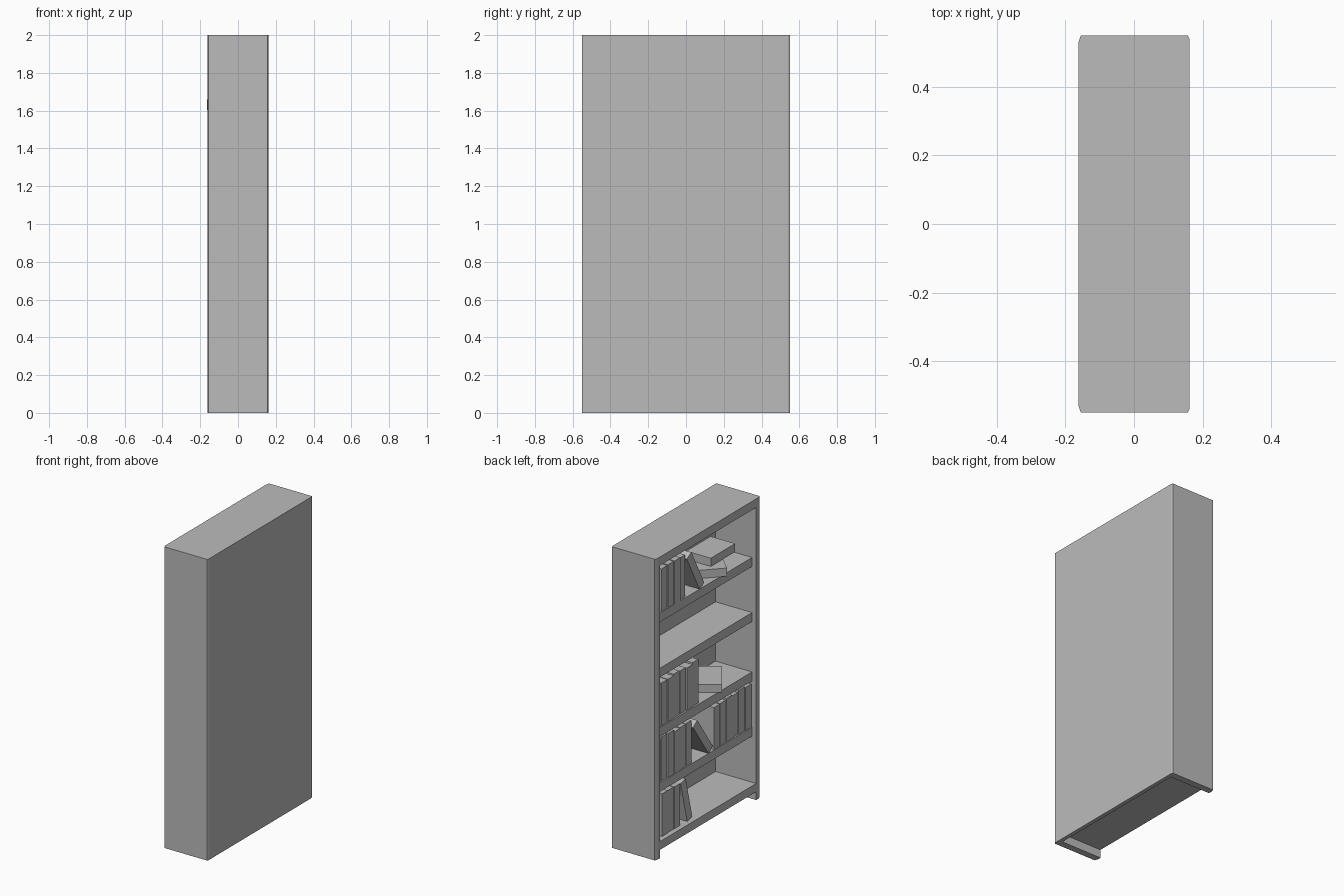
import bpy, bmesh, math, random
from mathutils import Matrix, Vector

random.seed(4)
cube = bpy.data.objects.get("Cube")
if cube:
    bpy.data.objects.remove(cube)

grey = bpy.data.materials.new("plain_grey")
grey.use_nodes = True
colour = (0.5, 0.5, 0.5, 1)
grey.diffuse_color = colour
grey.node_tree.nodes["Principled BSDF"].inputs["Base Color"].default_value = colour


def prism(name, outline, z0, z1, matrix=Matrix()):
    """Extrude an xy outline from z0 to z1."""
    bm = bmesh.new()
    face = bm.faces.new([bm.verts.new((x, y, z0)) for x, y in outline])
    top = bmesh.ops.extrude_face_region(bm, geom=[face])["geom"]
    bmesh.ops.translate(bm, vec=(0, 0, z1 - z0),
                        verts=[v for v in top if isinstance(v, bmesh.types.BMVert)])
    bmesh.ops.recalc_face_normals(bm, faces=bm.faces)
    mesh = bpy.data.meshes.new(name)
    bm.to_mesh(mesh)
    bm.free()
    mesh.materials.append(grey)
    ob = bpy.data.objects.new(name, mesh)
    ob.matrix_world = matrix
    bpy.context.collection.objects.link(ob)
    return ob


def box(name, x0, x1, y0, y1, z0, z1, matrix=Matrix()):
    return prism(name, [(x0, y0), (x1, y0), (x1, y1), (x0, y1)], z0, z1, matrix)


FRONT, BACK_IN, BACK = -0.162, 0.136, 0.162
HALF, INNER = 0.55, 0.505
SHELF_FRONT = -0.132

# Case: chamfered sides, back, top and bottom
for side, s in (("left", 1), ("right", -1)):
    prism(side + "_side_panel",
          [(FRONT, s * INNER), (FRONT, s * 0.53), (-0.155, s * HALF),
           (BACK_IN, s * HALF), (BACK_IN, s * INNER)], 0, 2)
prism("back_panel", [(BACK_IN, -HALF), (0.157, -HALF), (BACK, -0.54),
                     (BACK, 0.54), (0.157, HALF), (BACK_IN, HALF)], 0, 2)
box("top_board", FRONT, BACK_IN, -INNER, INNER, 1.943, 2)
box("bottom_board", FRONT, BACK_IN, -INNER, INNER, 0.055, 0.11)

# Shelves, set back from the front edge
levels = [0.11, 0.476, 0.843, 1.237, 1.603]
for z in levels[1:]:
    box("shelf", SHELF_FRONT, BACK_IN, -INNER, INNER, z - 0.06, z)

DEPTH, TALL, THICK = 0.19, 0.285, 0.055


def book_row(start, end, count, z):
    """Upright books filling a stretch of shelf."""
    step = (end - start) / count
    for i in range(count):
        y = start + i * step
        front = SHELF_FRONT + random.uniform(0, 0.012)
        box("upright_book", front, front + DEPTH, y + 0.003, y + step - 0.003,
            z, z + TALL + random.uniform(-0.008, 0.008))


def leaning_book(rest_y, z, degrees):
    """A book whose top edge rests against the row at rest_y."""
    a = math.radians(degrees)
    pivot = Vector((SHELF_FRONT, rest_y - TALL * math.sin(a), z))
    box("leaning_book", 0, DEPTH, -THICK, 0, 0, TALL,
        Matrix.Translation(pivot) @ Matrix.Rotation(-a, 4, "X"))


def flat_book(x, y, z, width, length, degrees):
    """A book lying down, turned on the shelf."""
    turn = Matrix.Rotation(math.radians(degrees), 4, "Z")
    box("flat_book", -width / 2, width / 2, -length / 2, length / 2, 0, THICK,
        Matrix.Translation((x, y, z)) @ turn)


# Books, from the lowest shelf up
low, second, third, _, high = levels
book_row(0.245, INNER, 4, low)
leaning_book(0.245, low, 14)

book_row(0.115, INNER, 6, second)
leaning_book(0.115, second, 35)
book_row(-INNER, -0.11, 6, second)

book_row(0.04, INNER, 7, third)
flat_book(-0.01, -0.217, third, 0.17, 0.26, 35)

book_row(0.18, INNER, 5, high)
leaning_book(0.18, high, 28)
flat_book(-0.013, -0.174, high, 0.18, 0.245, -44)
flat_book(0.02, -0.288, high + THICK, 0.18, 0.255, 0)
